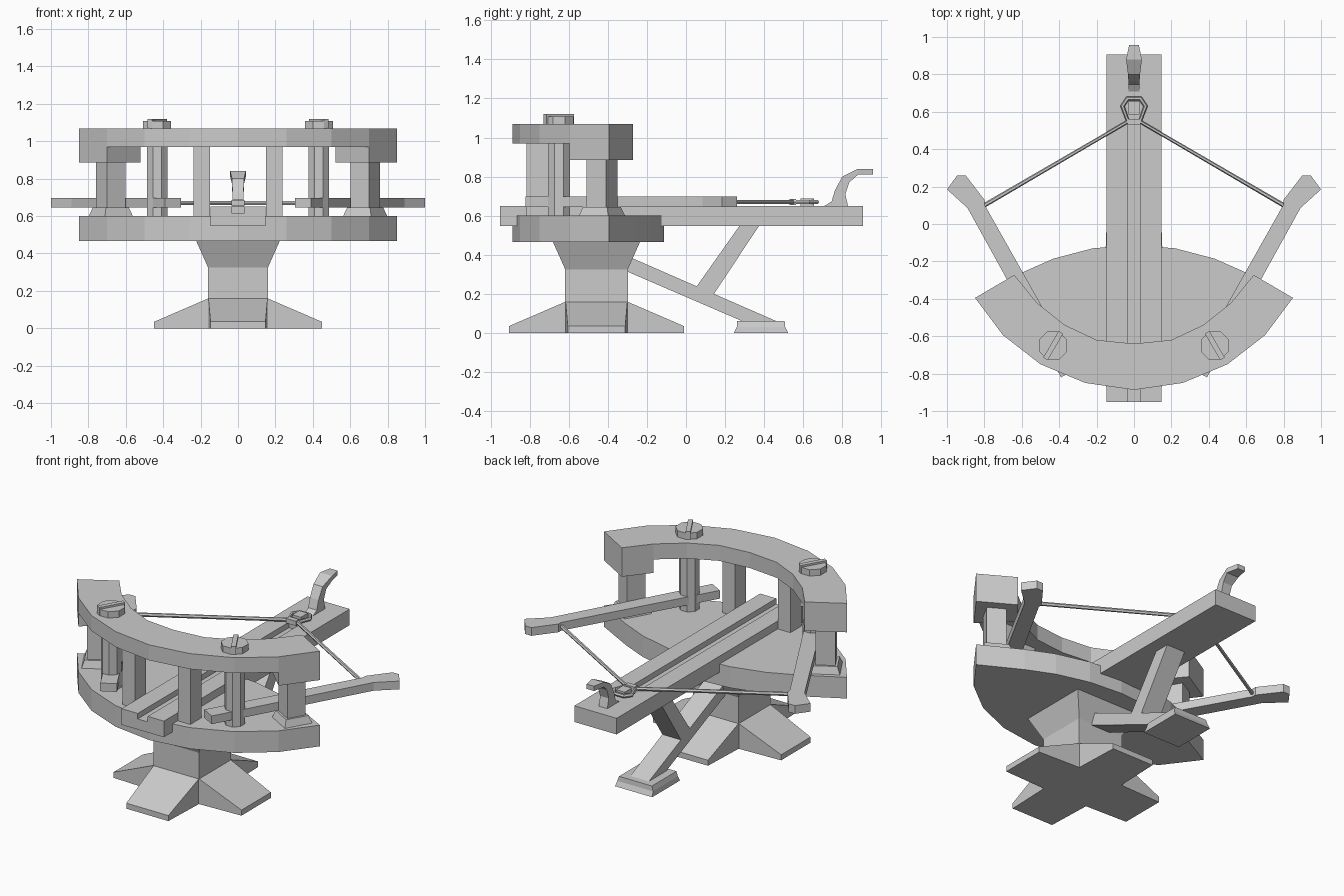
import bpy, bmesh
from math import cos, sin, pi, radians

if "Cube" in bpy.data.objects:
    bpy.data.objects.remove(bpy.data.objects["Cube"])


def loft(name, rings, mirror=False):
    """Closed solid through matching rings of 3D points."""
    bm = bmesh.new()
    vs = [[bm.verts.new(p) for p in r] for r in rings]
    n = len(vs[0])
    for a, b in zip(vs, vs[1:]):
        for i in range(n):
            j = (i + 1) % n
            bm.faces.new((a[i], a[j], b[j], b[i]))
    bm.faces.new(vs[0])
    bm.faces.new(vs[-1])
    bmesh.ops.recalc_face_normals(bm, faces=bm.faces)
    me = bpy.data.meshes.new(name)
    bm.to_mesh(me)
    bm.free()
    ob = bpy.data.objects.new(name, me)
    bpy.context.collection.objects.link(ob)
    if mirror:
        ob.modifiers.new("mirror", 'MIRROR')
    return ob


def prism(name, pts, z0, z1, mirror=False):
    return loft(name, [[(x, y, z) for x, y in pts] for z in (z0, z1)], mirror)


def box(name, x0, x1, y0, y1, z0, z1, mirror=False):
    return prism(name, [(x0, y0), (x1, y0), (x1, y1), (x0, y1)], z0, z1, mirror)


def side(name, pts, w):
    """Side profile in y, z widened to +-w in x."""
    return loft(name, [[(x, y, z) for y, z in pts] for x in (-w, w)])


def stack(name, cx, cy, levels, n=4, turn=pi / 4, mirror=False):
    """Polygon column: levels are (z, radius)."""
    return loft(name, [[(cx + r * cos(turn + 2 * pi * i / n),
                         cy + r * sin(turn + 2 * pi * i / n), z)
                        for i in range(n)] for z, r in levels], mirror)


def both(pts):
    """Complete a half outline with its mirror image in x."""
    return pts + [(-x, y) for x, y in reversed(pts) if x > 0]


# Pedestal: square column with flared head, four sloping feet
CY, R2 = -0.458, 2 ** 0.5
stack("pedestal", 0, CY, [(0, .16 * R2), (.325, .16 * R2), (.466, .223 * R2)])
for k in range(4):
    c, s = cos(k * pi / 2), sin(k * pi / 2)
    rings = []
    for r, w, h in ((.10, .16, .16), (.158, .158, .16), (.448, .147, .035)):
        rings.append([(r * c - v * s, CY + r * s + v * c, z)
                      for v, z in ((-w, 0), (w, 0), (w, h), (-w, h))])
    loft("pedestal_foot", rings)

# Lens-shaped lower platform and curved top beam
outer = [(0, -.887), (.26, -.85), (.5, -.75), (.70, -.595), (.85, -.395)]
back = [(.60, -.26), (.43, -.185), (.22, -.13)]
half = outer + back
prism("lower_platform", half + [(0, -.112)] + [(-x, y) for x, y in reversed(half[1:])],
      .466, .60)
inner = [(.64, -.272), (.52, -.42), (.37, -.54), (.20, -.62), (0, -.64)]
beam = outer + inner
prism("top_beam", beam + [(-x, y) for x, y in reversed(beam[1:-1])], .97, 1.068)
prism("beam_end_block", outer[3:] + inner[:2], .885, .97, True)

# Posts between platform and beam
T = radians(15)
stack("end_post", .68, -.43, [(.60, .082), (.89, .082)], turn=T, mirror=True)
stack("end_post_base", .68, -.43, [(.60, .122), (.645, .10)], turn=T, mirror=True)
box("inner_post", .15, .237, -.815, -.705, .60, .97, True)

# Torsion drums with cap and cross bar
stack("torsion_drum", .432, -.65, [(.60, .06), (1.07, .06)], 8, pi / 8, True)
stack("drum_cap", .432, -.65, [(1.068, .081), (1.108, .081)], 8, pi / 8, True)
dx, dy = cos(radians(120)), sin(radians(120))
prism("cap_bar", [(.432 + a * .082 * dx - b * .014 * dy,
                   -.65 + a * .082 * dy + b * .014 * dx)
                  for a, b in ((-1, -1), (1, -1), (1, 1), (-1, 1))],
      1.07, 1.12, True)

# Bow arms with angled tips
prism("bow_arm", [(.39, -.82), (.305, -.773), (.80, .105), (.80, .13), (.90, .26),
                  (.945, .26), (1, .185), (.89, .085)], .645, .697, True)

# Stock with bolt groove
stock = box("stock", -.148, .148, -.952, .905, .548, .65)
cut = box("groove_cutter", -.035, .035, -1.1, .56, .615, .75)
cut.hide_render = True
cut.hide_viewport = True
m = stock.modifiers.new("groove", 'BOOLEAN')
m.operation = 'DIFFERENCE'
m.solver = 'EXACT'
m.object = cut

# Bowstring looped around the catch
path = both([(.80, .10), (.032, .548), (.062, .63), (.035, .67)])
cu = bpy.data.curves.new("bowstring", 'CURVE')
cu.dimensions = '3D'
cu.bevel_depth = .012
cu.bevel_resolution = 1
cu.use_fill_caps = True
sp = cu.splines.new('POLY')
sp.points.add(len(path) - 1)
for p, (x, y) in zip(sp.points, path):
    p.co = (x, y, .67, 1)
sp.use_smooth = False
bpy.context.collection.objects.link(bpy.data.objects.new("bowstring", cu))
box("string_catch", -.03, .03, .585, .655, .645, .688)
box("string_knot", -.034, .034, .53, .562, .655, .685)

# Curved release lever: front point, rear point, half width
lever = [((.70, .645), (.83, .645), .03), ((.745, .672), (.822, .68), .03),
         ((.762, .73), (.815, .71), .03), ((.80, .80), (.835, .77), .032),
         ((.88, .84), (.88, .81), .042), ((.957, .84), (.957, .81), .026)]
loft("release_lever", [[(-w, *a), (w, *a), (w, *b), (-w, *b)] for a, b, w in lever])

# Rear brace, strut and ground foot
side("rear_brace", [(-.31, .318), (-.31, .398), (.475, .055), (.30, .055)], .065)
side("rear_strut", [(.05, .232), (.14, .195), (.375, .55), (.275, .55)], .065)
loft("rear_foot", [[(-w, a, z), (w, a, z), (w, b, z), (-w, b, z)]
                   for w, a, b, z in ((.13, .245, .523, 0), (.125, .26, .508, .03),
                                      (.115, .26, .505, .06))])
